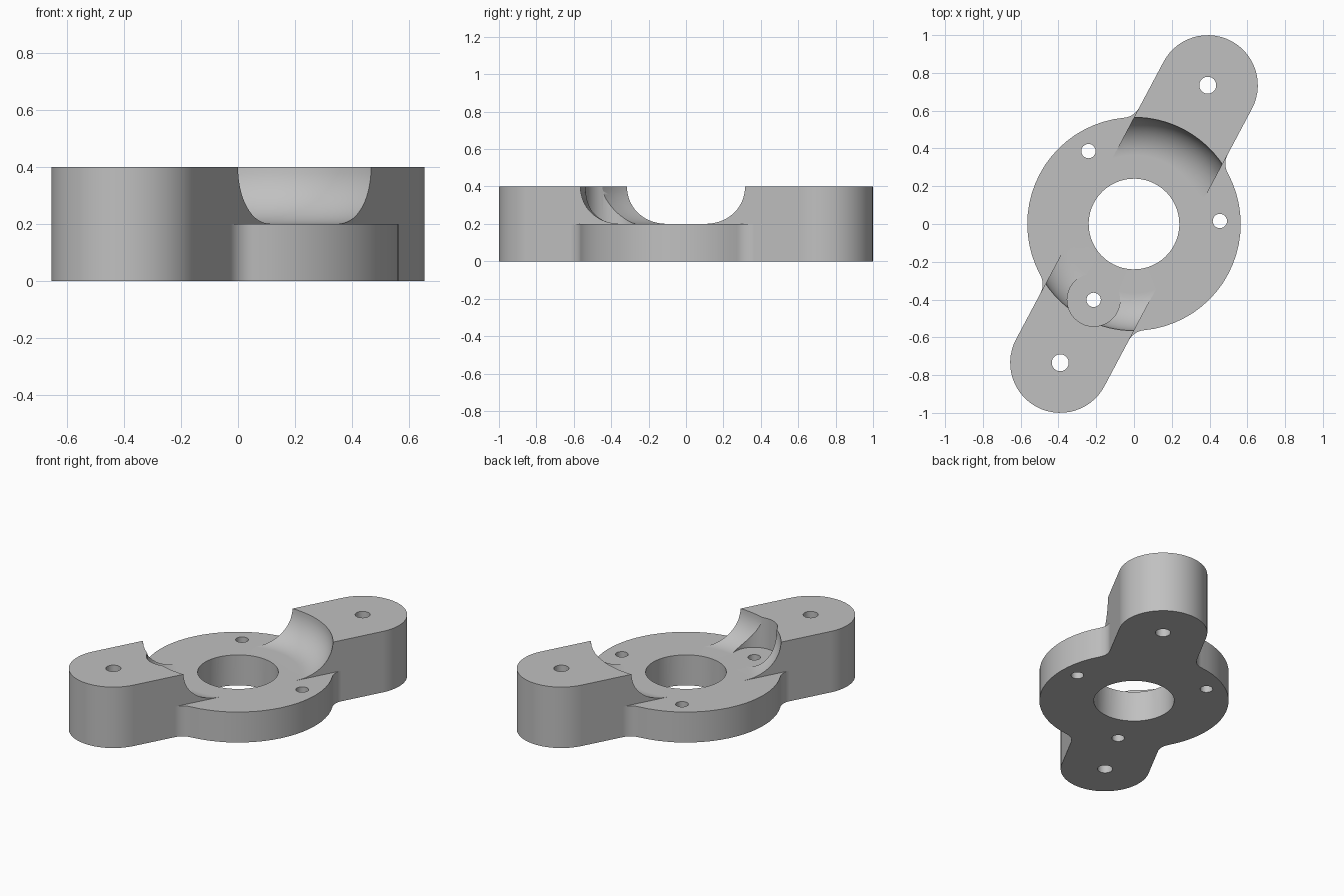
import bpy, bmesh
from math import cos, sin, pi, radians, sqrt, atan2

cube = bpy.data.objects.get("Cube")
if cube:
    bpy.data.objects.remove(cube, do_unlink=True)

DISC_R, ARM_R, ARM_L, FILLET = 0.565, 0.265, 0.832, 0.1
LOW, TOP, OVER = 0.2, 0.4, 0.6
BOLT_R = 0.455
TURN = radians(62)

grey = bpy.data.materials.new("plain_grey")
grey.use_nodes = True
COLOUR = (0.53, 0.53, 0.53, 1)
grey.diffuse_color = COLOUR
grey.node_tree.nodes["Principled BSDF"].inputs["Base Color"].default_value = COLOUR


def arc(cx, cy, r, a, b, n):
    return [(cx + r * cos(a + (b - a) * i / n), cy + r * sin(a + (b - a) * i / n))
            for i in range(n + 1)]


def finish(bm, name):
    bmesh.ops.remove_doubles(bm, verts=bm.verts, dist=1e-5)
    bmesh.ops.recalc_face_normals(bm, faces=bm.faces)
    mesh = bpy.data.meshes.new(name)
    bm.to_mesh(mesh)
    bm.free()
    mesh.materials.append(grey)
    ob = bpy.data.objects.new(name, mesh)
    bpy.context.collection.objects.link(ob)
    return ob


def prism(name, points, z0, z1):
    bm = bmesh.new()
    face = bm.faces.new([bm.verts.new((x, y, z0)) for x, y in points])
    up = bmesh.ops.extrude_face_region(bm, geom=[face])["geom"]
    bmesh.ops.translate(bm, vec=(0, 0, z1 - z0),
                        verts=[v for v in up if isinstance(v, bmesh.types.BMVert)])
    return finish(bm, name)


def cylinder(name, x, y, r, z0, z1, n):
    return prism(name, arc(x, y, r, 0, 2 * pi, n)[:-1], z0, z1)


def cut(body, cutter):
    cutter.hide_render = True
    mod = body.modifiers.new("cut", "BOOLEAN")
    mod.operation, mod.solver, mod.object = "DIFFERENCE", "EXACT", cutter
    bpy.context.view_layer.objects.active = body
    bpy.ops.object.modifier_apply(modifier=mod.name)
    bpy.data.objects.remove(cutter, do_unlink=True)


# Flange outline: arm end, fillet, disc side, fillet, then its half-turn copy
ft = sqrt((DISC_R + FILLET) ** 2 - (ARM_R + FILLET) ** 2)
fs = ARM_R + FILLET
fa = atan2(fs, ft)
half = (arc(ARM_L, 0, ARM_R, -pi / 2, pi / 2, 28)
        + arc(ft, fs, FILLET, -pi / 2, fa - pi, 8)
        + arc(0, 0, DISC_R, fa, pi - fa, 20)[1:-1]
        + arc(-ft, fs, FILLET, -fa, -pi / 2, 8))
flange = prism("flange", half + [(-x, -y) for x, y in half], 0, TOP)

# Lower the disc beside the arms
for side in (1, -1):
    a, b = side * ARM_R, side * 0.9
    cut(flange, prism("side_cutter", [(-ft, a), (ft, a), (ft, b), (-ft, b)], LOW, OVER))

# Round-edged bowl between the arms
bm = bmesh.new()
profile = ([(0, LOW)] + arc(DISC_R - LOW, TOP, LOW, -pi / 2, 0, 14)
           + [(DISC_R, OVER), (0, OVER)])
verts = [bm.verts.new((r, 0, z)) for r, z in profile]
edges = [bm.edges.new(pair) for pair in zip(verts, verts[1:])]
bmesh.ops.spin(bm, geom=verts + edges, cent=(0, 0, 0), axis=(0, 0, 1),
               angle=2 * pi, steps=72, use_merge=True)
cut(flange, finish(bm, "bowl_cutter"))

# Clearance pocket around the bolt hole under one arm
cut(flange, cylinder("pocket_cutter", -BOLT_R, 0, 0.14, LOW, OVER, 40))

# Centre bore, arm holes and three bolt holes
cut(flange, cylinder("bore_cutter", 0, 0, 0.24, -0.1, OVER, 56))
for x in (ARM_L, -ARM_L):
    cut(flange, cylinder("arm_hole_cutter", x, 0, 0.045, -0.1, OVER, 24))
for k in (1, 3, 5):
    cut(flange, cylinder("bolt_hole_cutter", BOLT_R * cos(k * pi / 3),
                         BOLT_R * sin(k * pi / 3), 0.038, -0.1, OVER, 24))

# Turn into place and shade
flange.rotation_euler.z = TURN
bpy.ops.object.select_all(action="DESELECT")
flange.select_set(True)
bpy.context.view_layer.objects.active = flange
bpy.ops.object.shade_smooth_by_angle(angle=radians(30))
weighted = flange.modifiers.new("even_shading", "WEIGHTED_NORMAL")
weighted.keep_sharp = True
weighted.weight = 100
